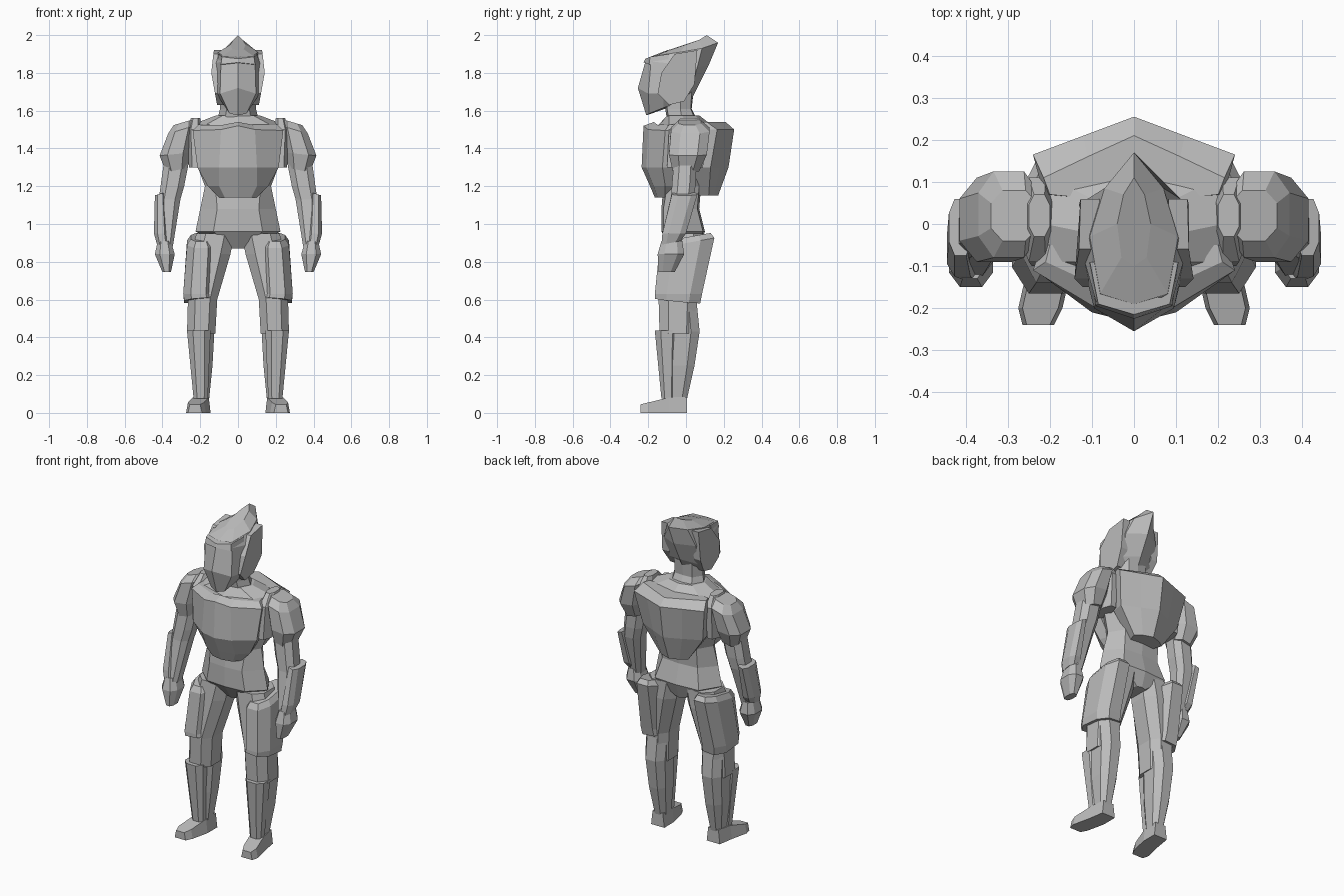
import bpy, bmesh

steel = bpy.data.materials.new("grey_steel")
steel.diffuse_color = (0.5, 0.5, 0.5, 1)


def loft(name, groups):
    """Skin each group of equal-length rings and cap both ends."""
    bm = bmesh.new()
    for rings in groups:
        loops = [[bm.verts.new(p) for p in r] for r in rings]
        n = len(loops[0])
        for a, b in zip(loops, loops[1:]):
            for i in range(n):
                j = (i + 1) % n
                bm.faces.new((a[i], a[j], b[j], b[i]))
        bm.faces.new(loops[0][::-1])
        bm.faces.new(loops[-1])
    bmesh.ops.recalc_face_normals(bm, faces=bm.faces)
    me = bpy.data.meshes.new(name)
    bm.to_mesh(me)
    bm.free()
    me.materials.append(steel)
    ob = bpy.data.objects.new(name, me)
    bpy.context.collection.objects.link(ob)


def whole(half):
    """Complete a half ring that starts and ends on the centre plane."""
    return half + [(-x, y, z) for x, y, z in half[-2:0:-1]]


def level(z, pts):
    return whole([(x, y, z) for x, y in pts])


def box(x0, x1, y0, y1, z, sx=0, sy=0, c=0.25):
    """Chamfered rectangular ring; sx and sy tilt it."""
    dx, dy = (x1 - x0) * c, (y1 - y0) * c
    pts = [(x0 + dx, y0), (x1 - dx, y0), (x1, y0 + dy), (x1, y1 - dy),
           (x1 - dx, y1), (x0 + dx, y1), (x0, y1 - dy), (x0, y0 + dy)]
    mx, my = (x0 + x1) / 2, (y0 + y1) / 2
    return [(x, y, z + sx * (x - mx) + sy * (y - my)) for x, y in pts]


def pair(name, rings):
    loft(name, [rings, [[(-x, y, z) for x, y, z in r] for r in rings]])


# Body core
loft("torso", [[
    level(0.87, [(0, -.07), (.03, -.06), (.05, 0), (.03, .06), (0, .07)]),
    level(0.96, [(0, -.13), (.13, -.12), (.225, -.03), (.15, .09), (0, .10)]),
    level(1.08, [(0, -.13), (.11, -.12), (.20, -.03), (.12, .06), (0, .07)]),
    level(1.20, [(0, -.12), (.12, -.10), (.175, -.02), (.12, .07), (0, .08)]),
    level(1.32, [(0, -.13), (.14, -.11), (.22, 0), (.15, .10), (0, .12)]),
    level(1.52, [(0, -.15), (.18, -.09), (.26, .01), (.18, .10), (0, .14)]),
    level(1.575, [(0, -.10), (.08, -.09), (.115, -.02), (.08, .05), (0, .07)]),
]])
loft("neck", [[
    level(1.55, [(0, -.10), (.07, -.09), (.11, -.02), (.07, .05), (0, .06)]),
    level(1.61, [(0, -.11), (.06, -.10), (.095, -.03), (.06, .025), (0, .03)]),
    level(1.70, [(0, -.11), (.06, -.10), (.095, -.03), (.06, .03), (0, .04)]),
]])

# Breastplate and backplate
loft("breastplate", [[
    level(1.14, [(0, -.165), (.07, -.15), (.10, -.11), (.09, -.06), (0, -.06)]),
    level(1.20, [(0, -.19), (.10, -.17), (.16, -.11), (.14, -.05), (0, -.05)]),
    level(1.30, [(0, -.235), (.10, -.21), (.215, -.125), (.20, -.05), (0, -.05)]),
    whole([(0, -.225, 1.52), (.09, -.20, 1.50), (.24, -.11, 1.495), (.22, -.05, 1.50), (0, -.05, 1.50)]),
    whole([(0, -.17, 1.54), (.08, -.15, 1.525), (.21, -.09, 1.525), (.20, -.05, 1.53), (0, -.05, 1.53)]),
]])
loft("backplate", [[
    level(1.15, [(0, .06), (.08, .06), (.10, .12), (.06, .15), (0, .17)]),
    level(1.30, [(0, .05), (.19, .05), (.205, .13), (.10, .18), (0, .225)]),
    level(1.50, [(0, .05), (.215, .07), (.24, .165), (.12, .21), (0, .255)]),
    level(1.54, [(0, .05), (.20, .07), (.215, .11), (.11, .16), (0, .21)]),
]])

# Helmet with a swept-back crest
loft("helmet", [[
    whole([(0, -.21, 1.575), (.045, -.195, 1.585), (.065, -.12, 1.615), (.07, -.02, 1.65), (0, .03, 1.66)]),
    whole([(0, -.255, 1.72), (.095, -.20, 1.69), (.115, -.12, 1.69), (.10, .02, 1.70), (0, .06, 1.72)]),
    whole([(0, -.215, 1.86), (.09, -.185, 1.86), (.12, -.08, 1.85), (.11, .06, 1.83), (0, .12, 1.84)]),
    whole([(0, -.19, 1.885), (.08, -.165, 1.89), (.105, -.03, 1.91), (.07, .085, 1.93), (0, .17, 1.96)]),
    whole([(0, -.10, 1.92), (.03, -.08, 1.925), (.04, 0, 1.95), (.025, .07, 1.975), (0, .11, 2.0)]),
]])
# Raised brow and cheek guard around the visor
loft("brow", [[
    whole([(0, -.225, 1.855), (.09, -.195, 1.845), (.11, -.10, 1.82), (.08, -.10, 1.82), (0, -.12, 1.85)]),
    whole([(0, -.215, 1.875), (.085, -.19, 1.885), (.105, -.09, 1.90), (.07, -.09, 1.90), (0, -.12, 1.88)]),
]])
ear = [(-.15, 1.69), (-.13, 1.80), (-.06, 1.90), (.06, 1.92),
       (.045, 1.74), (-.01, 1.65), (-.09, 1.63)]
pair("ear_guard", [[(.145 - abs(z - 1.82) * .18 - d, y, z) for y, z in ear]
                   for d in (0.045, 0)])

# Arms
pair("shoulder_pad", [
    box(.27, .38, -.07, .07, 1.285, -.2),
    box(.25, .415, -.09, .11, 1.37, -.1),
    box(.225, .37, -.08, .125, 1.50, -.3),
    box(.23, .34, -.04, .08, 1.54, -.3),
])
pair("shoulder_collar", [
    box(.19, .26, -.10, .09, 1.30),
    box(.19, .27, -.09, .11, 1.50),
    box(.20, .25, -.03, .07, 1.56),
])
pair("arm", [
    box(.25, .385, -.06, .06, 1.38),
    box(.285, .41, -.075, .05, 1.20),
    box(.305, .42, -.08, .04, 1.13),
    box(.345, .41, -.125, -.03, .88),
])
pair("forearm_guard", [
    box(.365, .43, -.13, -.03, .90, 0, .2),
    box(.37, .445, -.125, .00, .95),
    box(.385, .44, -.075, .06, 1.16, -.3),
])
pair("hand", [
    box(.355, .40, -.145, -.06, .745),
    box(.335, .44, -.15, -.01, .84),
    box(.355, .425, -.13, -.02, .91),
])

# Legs
pair("upper_leg", [
    box(.12, .27, -.14, .05, .42),
    box(.11, .265, -.145, .06, .60),
    box(.04, .25, -.12, .09, .84),
    box(.02, .22, -.11, .09, .95),
])
pair("thigh_plate", [
    box(.125, .285, -.165, .075, .595, -.08, -.1),
    box(.13, .29, -.165, .085, .63),
    box(.12, .27, -.14, .15, .90, 0, .18),
    box(.14, .25, -.12, .13, .93, 0, .18),
])
pair("calf", [
    box(.155, .225, -.10, .00, .05),
    box(.135, .25, -.11, .045, .25),
    box(.125, .26, -.11, .072, .43),
    box(.12, .26, -.12, .055, .60),
])
pair("shin_guard", [
    box(.16, .235, -.13, -.06, .075),
    box(.145, .27, -.165, -.04, .435),
])
# Feet taper towards the toes
toe = [(-.24, 0, .045), (-.20, 0, .055), (-.09, 0, .082), (.005, 0, .085)]
pair("foot", [[(x0, y, a), (x1, y, a), (x1 - .01, y, b), (x0 + .01, y, b)]
              for (y, a, b), (x0, x1) in
              zip(toe, [(.19, .265), (.17, .275), (.145, .25), (.145, .235)])])
